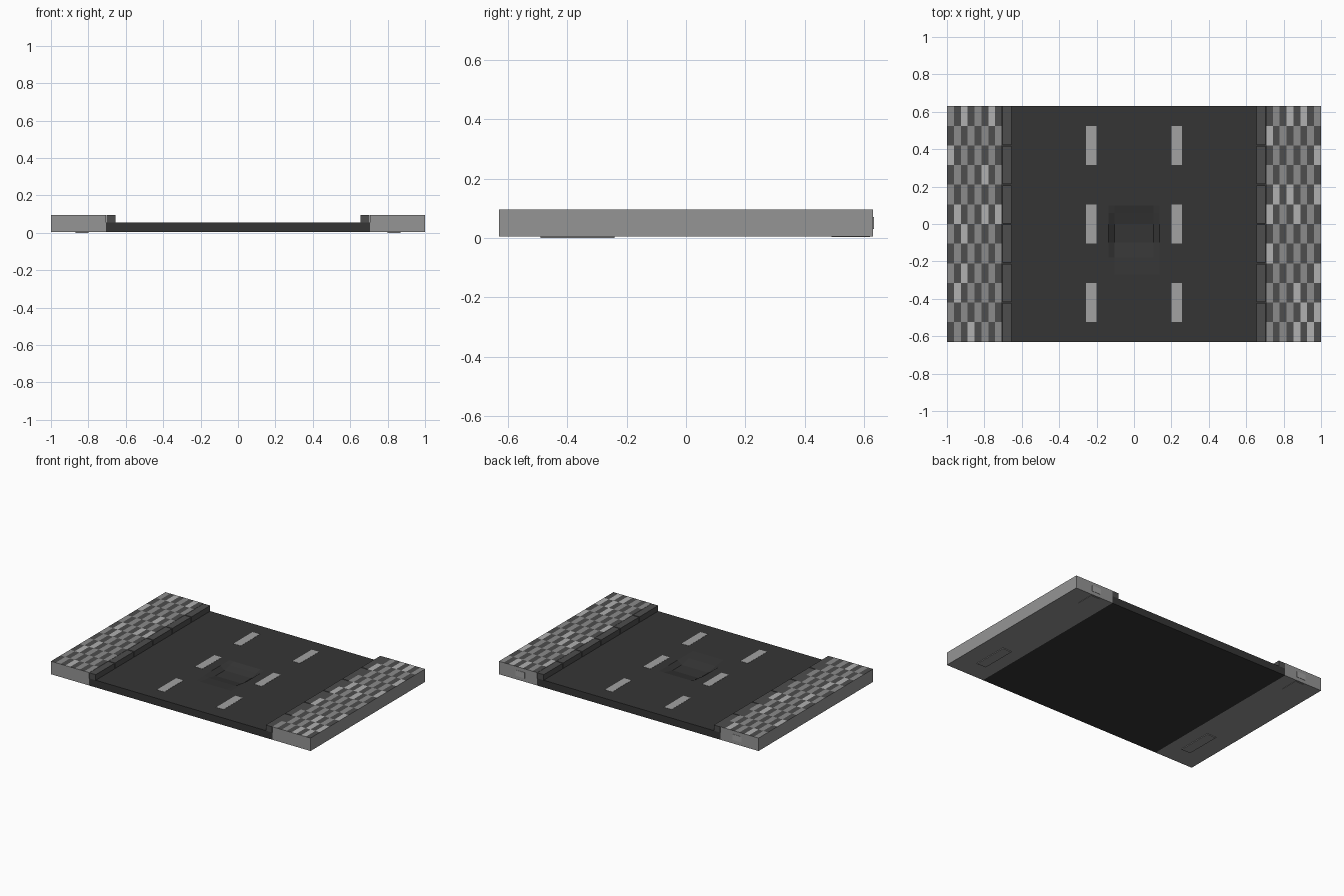
import bpy, bmesh, random

if "Cube" in bpy.data.objects:
    bpy.data.objects.remove(bpy.data.objects["Cube"])

random.seed(4)


def material(name, v):
    m = bpy.data.materials.new(name)
    m.diffuse_color = (v, v, v, 1)
    m.use_nodes = True
    m.node_tree.nodes["Principled BSDF"].inputs["Base Color"].default_value = m.diffuse_color
    return m


ASPHALT = material("asphalt", 0.036)
CURB = material("curb_stone", 0.075)
PAINT = material("lane_paint", 0.36)
SIDE = material("concrete", 0.30)
TILES = [material("tile_dark", 0.075), material("tile_mid", 0.26), material("tile_light", 0.44)]


def finish(bm, name, mats):
    bmesh.ops.recalc_face_normals(bm, faces=bm.faces)
    me = bpy.data.meshes.new(name)
    bm.to_mesh(me)
    bm.free()
    for m in mats:
        me.materials.append(m)
    ob = bpy.data.objects.new(name, me)
    bpy.context.collection.objects.link(ob)
    return ob


def slab(name, xs, ys, z_bottom, z_top, mats, tile=lambda i, j: 0):
    """Closed slab over a grid; z_top(i, j) shapes the top, tile(i, j) picks its material."""
    bm = bmesh.new()
    top = [[bm.verts.new((x, y, z_top(i, j))) for j, y in enumerate(ys)] for i, x in enumerate(xs)]
    bot = [[bm.verts.new((x, y, z_bottom)) for y in ys] for x in xs]
    nx, ny = len(xs) - 1, len(ys) - 1
    for i in range(nx):
        for j in range(ny):
            for g in (top, bot):
                f = bm.faces.new((g[i][j], g[i + 1][j], g[i + 1][j + 1], g[i][j + 1]))
                f.material_index = tile(i, j) if g is top else 0
    rim = ([(i, 0) for i in range(nx)] + [(nx, j) for j in range(ny)]
           + [(i, ny) for i in range(nx, 0, -1)] + [(0, j) for j in range(ny, 0, -1)])
    for (a, b), (c, d) in zip(rim, rim[1:] + rim[:1]):
        bm.faces.new((top[a][b], bot[a][b], bot[c][d], top[c][d]))
    return finish(bm, name, mats)


def box(name, x, y, z, mat):
    """Box from (min, max) ranges."""
    bm = bmesh.new()
    bmesh.ops.create_cube(bm, size=1)
    for v in bm.verts:
        v.co = [r[0] if c < 0 else r[1] for c, r in zip(v.co, (x, y, z))]
    return finish(bm, name, [mat])


L = 0.63
ROAD = 0.055

# Road slab with a shallow dip worn into the middle
ys = [-L, -0.27, -0.18, -0.10, 0.0, 0.06, 0.10, L]
depth = [0, 0, 0.008, 0.024, 0.024, 0.01, 0, 0]
slab("road", [-0.705, -0.136, -0.103, 0.103, 0.136, 0.705], ys, 0.005,
     lambda i, j: ROAD - (depth[j] if i in (2, 3) else 0), [ASPHALT])

# Dashed lane markings
for s in (-1, 1):
    for k in (-1, 0, 1):
        xs = sorted((s * 0.2, s * 0.256))
        box("lane_mark", xs, (k * 0.42 - 0.105, k * 0.42 + 0.105), (ROAD - 0.002, ROAD + 0.001), PAINT)

for s in (-1, 1):
    # Curb stones with narrow joints
    for k in range(6):
        y0 = -L + k * 0.21
        g0 = 0 if k == 0 else 0.003
        g1 = 0 if k == 5 else 0.003
        box("curb_stone", sorted((s * 0.655, s * 0.704)), (y0 + g0, y0 + 0.21 - g1),
            (ROAD, 0.094), CURB)

    # Sidewalk slab paved with alternating tiles
    slab("sidewalk", [s * (0.705 + 0.295 * i / 8) for i in range(9)],
         [-L + 2 * L * j / 12 for j in range(13)], 0.005, lambda i, j: 0.095, [SIDE] + TILES,
         lambda i, j: 1 if (i + j) % 2 else random.choice((2, 2, 3)))

    # Small plates on the underside and the back end
    xs = sorted((s * 0.80, s * 0.87))
    box("underside_plate", xs, (-0.49, -0.24), (0, 0.007), SIDE)
    box("underside_plate_back", xs, (0.49, 0.62), (0.003, 0.007), SIDE)
    box("end_plate", xs, (0.625, 0.632), (0.03, 0.07), PAINT)
